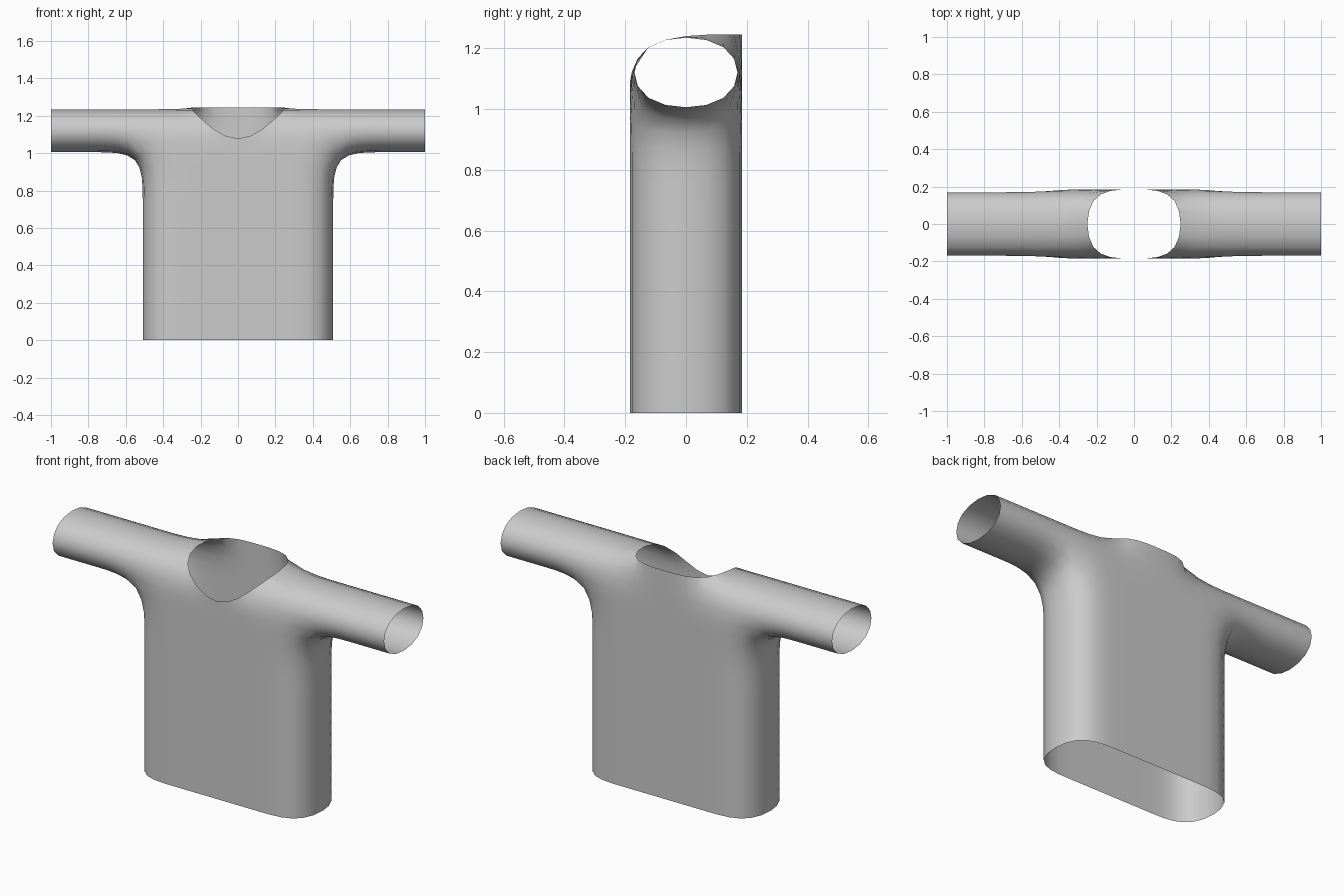
import bpy, bmesh

if "Cube" in bpy.data.objects:
    bpy.data.objects.remove(bpy.data.objects["Cube"])

D = 0.185                        # half depth of the control cage
XS = [0, 0.26, 0.52, 0.76, 1.0]  # half-width columns: centre, neck, armpit, sleeve, cuff
ZS = [0, 0.25, 0.5, 0.75, 0.995, 1.245]

bm = bmesh.new()
verts = {}


def v(x, y, z):
    key = (round(x, 4), round(y, 4), round(z, 4))
    if key not in verts:
        verts[key] = bm.verts.new(key)
    return verts[key]


def face(*pts):
    bm.faces.new([v(*p) for p in pts])


for s in (1, -1):
    # torso front and back panels, sleeve front and back panels
    for y in (-D, D):
        for i in range(4):
            for j in range(5):
                if i >= 2 and j < 4:
                    continue
                x0, x1, z0, z1 = s * XS[i], s * XS[i + 1], ZS[j], ZS[j + 1]
                if y < 0 and i == 0 and j == 4:   # dipped front neckline
                    face((x0, y, z0), (x1, y, z0), (x1, y, z1))
                else:
                    face((x0, y, z0), (x1, y, z0), (x1, y, z1), (x0, y, z1))
    # torso sides
    for z0, z1 in zip(ZS[:4], ZS[1:5]):
        x = s * XS[2]
        face((x, -D, z0), (x, D, z0), (x, D, z1), (x, -D, z1))
    # shoulders and sleeve tops, sleeve undersides
    for z, first in ((ZS[5], 1), (ZS[4], 2)):
        for i in range(first, 4):
            x0, x1 = s * XS[i], s * XS[i + 1]
            face((x0, -D, z), (x1, -D, z), (x1, D, z), (x0, D, z))

bmesh.ops.recalc_face_normals(bm, faces=bm.faces)
# open shell: make the front panel point outwards
front = min(bm.faces, key=lambda f: f.calc_center_median().y)
if front.normal.y > 0:
    bmesh.ops.reverse_faces(bm, faces=bm.faces)
for f in bm.faces:
    f.smooth = True

mesh = bpy.data.meshes.new("shirt")
bm.to_mesh(mesh)
bm.free()
shirt = bpy.data.objects.new("shirt", mesh)
bpy.context.collection.objects.link(shirt)

# rounded cloth surface
sub = shirt.modifiers.new("smooth", 'SUBSURF')
sub.levels = sub.render_levels = 2
sub.boundary_smooth = 'ALL'
